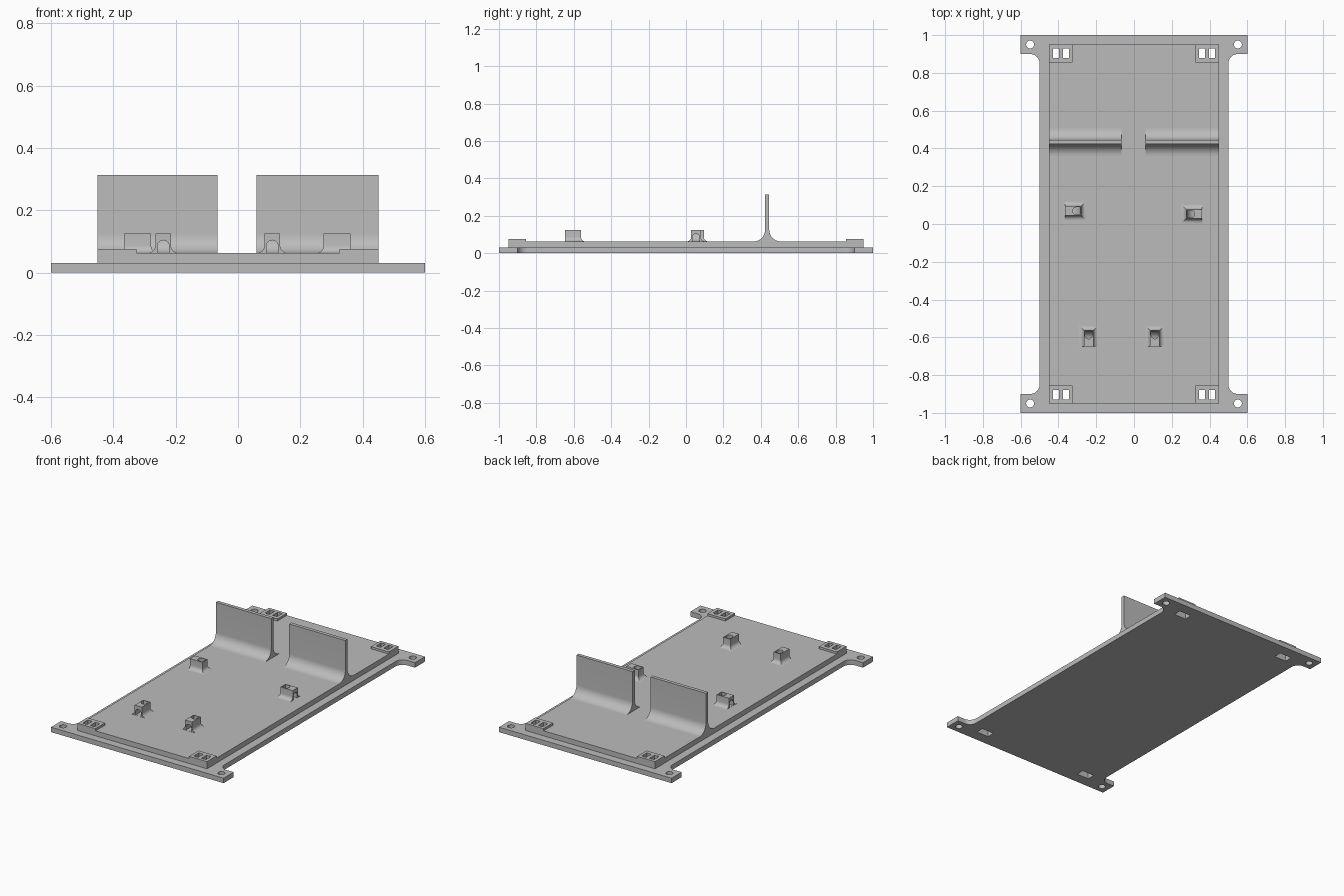
import bpy
import bmesh
from math import sin, cos, pi, radians
from mathutils import Matrix, Vector

if "Cube" in bpy.data.objects:
    bpy.data.objects.remove(bpy.data.objects["Cube"], do_unlink=True)

grey = bpy.data.materials.new("plain grey")
grey.use_nodes = True
grey.diffuse_color = (0.5, 0.5, 0.5, 1)
grey.node_tree.nodes["Principled BSDF"].inputs["Base Color"].default_value = (0.5, 0.5, 0.5, 1)

BASE, DECK, PAD = 0.031, 0.0625, 0.076


def loft(name, rings):
    """Closed solid skinned through rings of equal point count."""
    bm = bmesh.new()
    loops = [[bm.verts.new(p) for p in ring] for ring in rings]
    n = len(loops[0])
    for a, b in zip(loops, loops[1:]):
        for i in range(n):
            j = (i + 1) % n
            bm.faces.new((a[i], a[j], b[j], b[i]))
    bm.faces.new(loops[0][::-1])
    bm.faces.new(loops[-1])
    bmesh.ops.recalc_face_normals(bm, faces=bm.faces)
    mesh = bpy.data.meshes.new(name)
    bm.to_mesh(mesh)
    bm.free()
    mesh.materials.append(grey)
    obj = bpy.data.objects.new(name, mesh)
    bpy.context.collection.objects.link(obj)
    return obj


def prism(name, outline, z0, z1):
    return loft(name, [[(x, y, z) for x, y in outline] for z in (z0, z1)])


def box(name, x0, x1, y0, y1, z0, z1):
    return prism(name, [(x0, y0), (x1, y0), (x1, y1), (x0, y1)], z0, z1)


def cut(obj, cutters):
    for c in cutters:
        mod = obj.modifiers.new("cut", "BOOLEAN")
        mod.operation = "DIFFERENCE"
        mod.solver = "EXACT"
        mod.object = c
    bpy.context.view_layer.update()
    graph = bpy.context.evaluated_depsgraph_get()
    mesh = bpy.data.meshes.new_from_object(obj.evaluated_get(graph))
    obj.modifiers.clear()
    obj.data = mesh


def smooth(obj):
    bpy.ops.object.select_all(action="DESELECT")
    obj.select_set(True)
    bpy.context.view_layer.objects.active = obj
    bpy.ops.object.shade_smooth_by_angle(angle=radians(30))


def arc(cx, cy, r, a0, a1, n=10):
    return [(cx + r * cos(a0 + (a1 - a0) * i / n),
             cy + r * sin(a0 + (a1 - a0) * i / n)) for i in range(n + 1)]


# Base plate outline: one quarter with mounting ear, mirrored round
quarter = [(0.6, 1), (0.6, 0.9)] + arc(0.55, 0.85, 0.05, pi / 2, pi)
right_half = quarter + [(x, -y) for x, y in quarter[::-1]]
outline = right_half + [(-x, y) for x, y in right_half[::-1]]
base = prism("base_plate", outline, 0, BASE)
deck = box("raised_deck", -0.45, 0.45, -0.95, 0.95, BASE, DECK)

# Corner pads with paired strap slots over a shared pocket, and screw holes
corners = [(sx, sy) for sx in (-1, 1) for sy in (-1, 1)]
holes, pockets, slots, pads = [], [], [], []


def corner_box(name, sx, sy, x0, x1, y0, y1, z0, z1):
    xs, ys = sorted((sx * x0, sx * x1)), sorted((sy * y0, sy * y1))
    return box(name, *xs, *ys, z0, z1)


for sx, sy in corners:
    holes.append(prism("hole_cutter", arc(sx * 0.55, sy * 0.95, 0.021, 0, 2 * pi, 24)[:-1], -0.1, 0.1))
    pockets.append(corner_box("pocket_cutter", sx, sy, 0.344, 0.428, 0.88, 0.93, -0.1, 0.05))
    pair = [corner_box("slot_cutter", sx, sy, a, a + 0.031, 0.88, 0.93, 0.04, 0.2)
            for a in (0.344, 0.397)]
    slots += pair
    pad = corner_box("corner_pad", sx, sy, 0.325, 0.45, 0.855, 0.95, DECK, PAD)
    cut(pad, pair)
    pads.append(pad)
cut(base, holes + pockets)
cut(deck, pockets + slots)
smooth(base)

# Upright walls with a concave fillet on each side of the foot
R = 0.0625
front_curve = arc(0.423 - R, DECK + R, R, -pi / 2, 0, 12)
back_curve = arc(0.445 + R, DECK + R, R, pi, 1.5 * pi, 12)
profile = front_curve + [(0.423, 0.3125), (0.445, 0.3125)] + back_curve
for name, x0, x1 in (("right_wall", -0.45, -0.065), ("left_wall", 0.06, 0.45)):
    smooth(loft(name, [[(x, y, z) for y, z in profile] for x in (x0, x1)]))


def guide(name, x, y, turn):
    """Post with flared foot and an arched passage bending from its face up to its top."""
    w, d, r = 0.025, 0.043, 0.025

    def ring(z, off):
        return [(-w - off, -d, z), (w + off, -d, z), (w + off, d + off, z), (-w - off, d + off, z)]

    flare = [ring(DECK + r - r * cos(a), r - r * sin(a))
             for a in [i * pi / 12 for i in range(7)]]
    post = loft(name, [ring(DECK - 0.002, r)] + flare + [ring(0.125, 0)])

    # Passage section: (across, distance below bend pivot)
    section = [(-0.019, 0.046), (0.019, 0.046)] + \
              [(px, 0.024 - pz) for px, pz in arc(0, 0, 0.019, 0, pi, 10)]
    pivot_y, pivot_z = -0.008, 0.109
    rings = [[(px, -0.08, pivot_z - q) for px, q in section]]
    for i in range(9):
        a = i * pi / 16
        rings.append([(px, pivot_y + q * sin(a), pivot_z - q * cos(a)) for px, q in section])
    rings.append([(px, pivot_y + q, 0.16) for px, q in section])
    passage = loft("passage_cutter", rings)
    cut(post, [passage])
    bpy.data.objects.remove(passage, do_unlink=True)
    post.data.transform(Matrix.Translation(Vector((x, y, 0))) @ Matrix.Rotation(turn, 4, "Z"))
    smooth(post)


# Cable guides: two opening forward, two opening outward
guide("front_right_guide", -0.24, -0.605, 0)
guide("front_left_guide", 0.11, -0.605, 0)
guide("middle_right_guide", -0.322, 0.07, -pi / 2)
guide("middle_left_guide", 0.318, 0.053, pi / 2)

for helper in holes + pockets + slots:
    bpy.data.objects.remove(helper, do_unlink=True)
